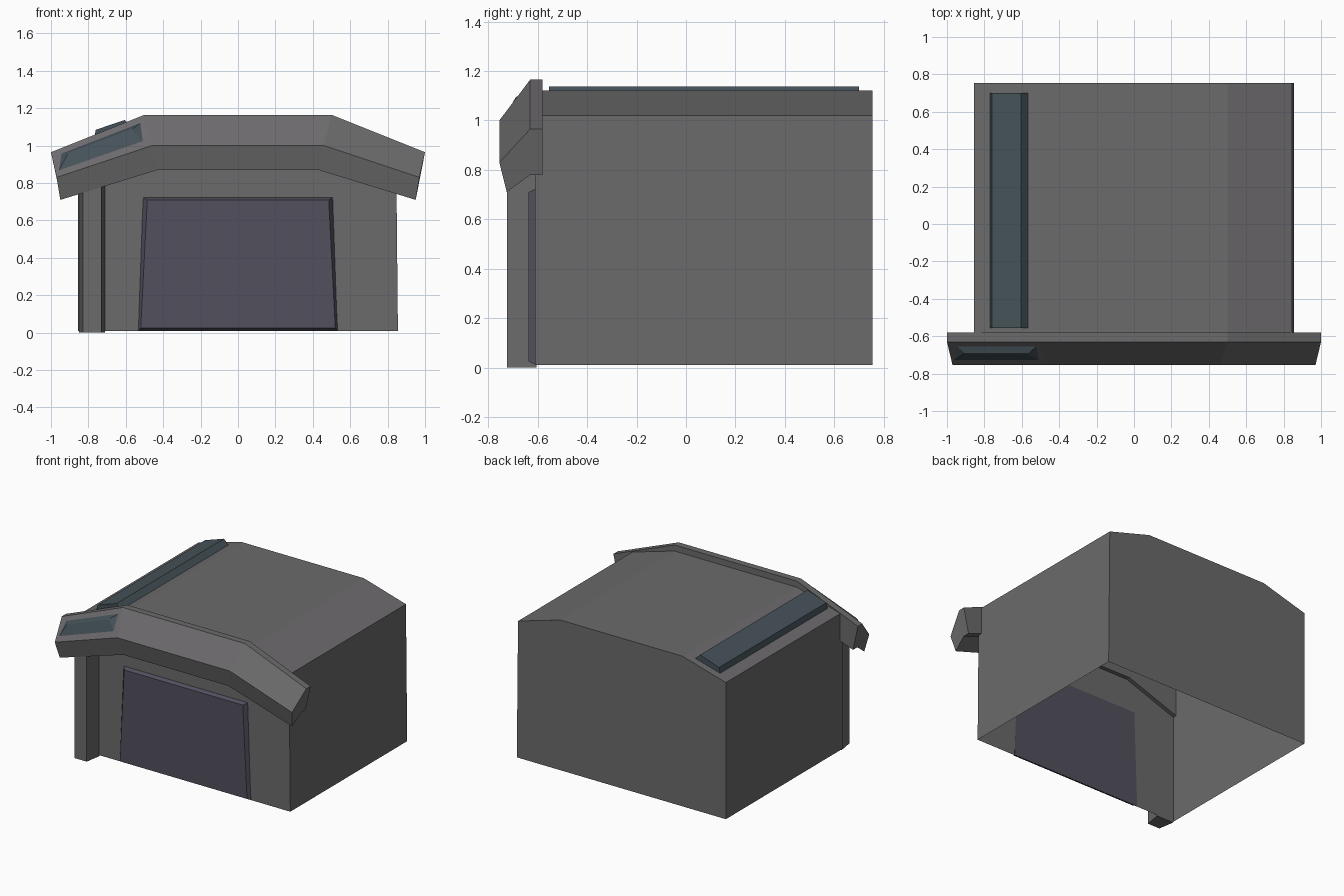
import bpy, bmesh
from mathutils import Vector

if "Cube" in bpy.data.objects:
    bpy.data.objects.remove(bpy.data.objects["Cube"])


def material(name, rgb):
    m = bpy.data.materials.new(name)
    m.diffuse_color = (*rgb, 1)
    m.use_nodes = True
    m.node_tree.nodes["Principled BSDF"].inputs["Base Color"].default_value = m.diffuse_color
    return m


WALL = material("wall_grey", (0.15, 0.145, 0.15))
DOOR = material("door_purple", (0.085, 0.08, 0.11))
GLASS = material("glass_blue", (0.06, 0.085, 0.10))


def loft(name, rings, mat, start=True, end=True, closed=False):
    """Skin a series of closed rings with optional end caps."""
    bm = bmesh.new()
    vs = [[bm.verts.new(p) for p in r] for r in rings]
    n = len(vs[0])
    pairs = list(zip(vs, vs[1:]))
    for a, b in pairs:
        for i in range(n):
            j = (i + 1) % n
            bm.faces.new((a[i], a[j], b[j], b[i]))
    if start:
        bm.faces.new(vs[0])
    if end:
        bm.faces.new(vs[-1])
    bmesh.ops.recalc_face_normals(bm, faces=bm.faces)
    me = bpy.data.meshes.new(name)
    bm.to_mesh(me)
    bm.free()
    me.materials.append(mat)
    ob = bpy.data.objects.new(name, me)
    bpy.context.collection.objects.link(ob)
    return ob


# Main shell: gabled profile front to back, open underneath
profile = [(-0.855, 0.01), (-0.855, 1.02), (-0.5, 1.12),
           (0.5, 1.12), (0.845, 1.02), (0.855, 0.01)]
shell = loft("building_shell", [[(x, y, z) for x, z in profile] for y in (-0.61, 0.755)], WALL)
bm = bmesh.new()
bm.from_mesh(shell.data)
floor = [f for f in bm.faces if f.normal.z < -0.9]
bmesh.ops.delete(bm, geom=floor, context='FACES_ONLY')
bm.to_mesh(shell.data)
bm.free()

# Front canopy: cross-section (y, end x, end z, knee x, knee z) carried over four stations
section = [(-0.58, 1.0, 0.965, 0.5, 1.165), (-0.63, 1.0, 0.965, 0.5, 1.165),
           (-0.755, 0.97, 0.83, 0.46, 1.0), (-0.725, 0.95, 0.71, 0.43, 0.87),
           (-0.63, 0.96, 0.78, 0.45, 0.96), (-0.58, 0.96, 0.78, 0.45, 0.96)]
rings = [[(-ex, y, ez) for y, ex, ez, kx, kz in section],
         [(-kx, y, kz) for y, ex, ez, kx, kz in section],
         [(kx, y, kz) for y, ex, ez, kx, kz in section],
         [(ex, y, ez) for y, ex, ez, kx, kz in section]]
loft("front_canopy", rings, WALL)

# Raised glass wedge on the sloping canopy face
b0, c0 = Vector(rings[0][1]), Vector(rings[0][2])
b1, c1 = Vector(rings[1][1]), Vector(rings[1][2])
normal = (c0 - b0).cross(b1 - b0).normalized()
if normal.y > 0:
    normal = -normal


def on_slope(s, t, lift=0.0):
    return b0.lerp(b1, s).lerp(c0.lerp(c1, s), t) + normal * lift


base = [on_slope(s, t) for s, t in ((0.1, 0.2), (0.94, 0.2), (0.92, 0.77), (0.04, 0.77))]
top = [on_slope(s, t, 0.02) for s, t in ((0.17, 0.36), (0.86, 0.36), (0.85, 0.40), (0.16, 0.40))]
loft("canopy_glass", [base, top], GLASS)

# Roof skylight strip lying on the left slope
strip = [(-0.77, 1.04), (-0.76, 1.085), (-0.605, 1.137), (-0.565, 1.098)]
loft("roof_skylight", [[(x, y, z) for x, z in strip] for y in (-0.555, 0.70)], GLASS)

# Garage door: tapered slab with chamfered edge
door_back = [(-0.535, 0.01), (0.535, 0.01), (0.51, 0.725), (-0.51, 0.725)]
door_front = [(-0.52, 0.025), (0.52, 0.025), (0.485, 0.71), (-0.485, 0.71)]
loft("garage_door", [[(x, -0.605, z) for x, z in door_back],
                     [(x, -0.637, z) for x, z in door_front]], DOOR)

# Left pillar under the canopy
plan = [(-0.85, -0.605), (-0.83, -0.725), (-0.73, -0.725), (-0.71, -0.605)]
loft("front_pillar", [[(x, y, z) for x, y in plan] for z in (0.0, 0.8)], WALL)
